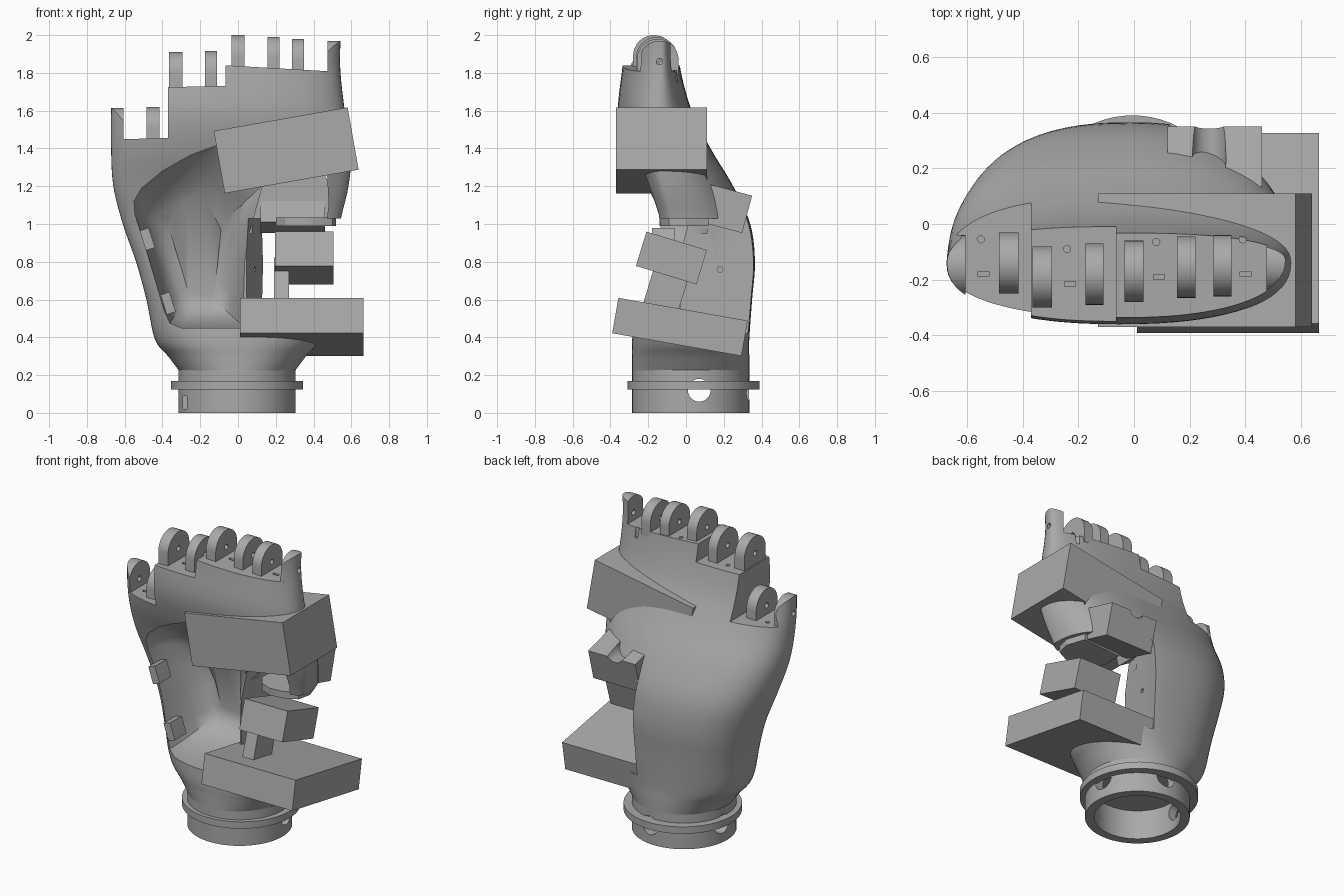
import bpy, bmesh, math
from mathutils import Matrix, Vector

if "Cube" in bpy.data.objects:
    bpy.data.objects.remove(bpy.data.objects["Cube"])

grey = bpy.data.materials.new("plain grey")
grey.diffuse_color = (0.40, 0.40, 0.40, 1)
grey.use_nodes = True
grey.node_tree.nodes["Principled BSDF"].inputs["Base Color"].default_value = grey.diffuse_color


def finish(name, bm):
    bmesh.ops.recalc_face_normals(bm, faces=bm.faces)
    me = bpy.data.meshes.new(name)
    bm.to_mesh(me)
    bm.free()
    me.materials.append(grey)
    ob = bpy.data.objects.new(name, me)
    bpy.context.collection.objects.link(ob)
    return ob


def loft(name, rings, tri=False):
    """Closed solid through rings of equal point count."""
    bm = bmesh.new()
    rows = [[bm.verts.new(p) for p in r] for r in rings]
    n = len(rows[0])
    for a, b in zip(rows, rows[1:]):
        for i in range(n):
            bm.faces.new((a[i], a[(i + 1) % n], b[(i + 1) % n], b[i]))
    bm.faces.new(rows[0])
    bm.faces.new(rows[-1])
    if tri:
        bmesh.ops.triangulate(bm, faces=bm.faces)
    return finish(name, bm)


def prism(name, pts, axis, a, b):
    put = {'x': lambda p, t: (t, p[0], p[1]),
           'y': lambda p, t: (p[0], t, p[1]),
           'z': lambda p, t: (p[0], p[1], t)}[axis]
    return loft(name, [[put(p, t) for p in pts] for t in (a, b)])


def disc(cx, cy, r, n=32):
    return [(cx + r * math.cos(2 * math.pi * i / n), cy + r * math.sin(2 * math.pi * i / n)) for i in range(n)]


def box(name, center, size, axis='X', deg=0):
    bm = bmesh.new()
    bmesh.ops.create_cube(bm, size=1)
    bm.transform(Matrix.Translation(center) @ Matrix.Rotation(math.radians(deg), 4, axis)
                 @ Matrix.Diagonal((*size, 1)))
    return finish(name, bm)


def activate(ob):
    bpy.ops.object.select_all(action='DESELECT')
    ob.select_set(True)
    bpy.context.view_layer.objects.active = ob


def cut(ob, *cutters, op='DIFFERENCE'):
    for c in cutters:
        m = ob.modifiers.new("cut", 'BOOLEAN')
        m.operation, m.solver, m.object = op, 'EXACT', c
        activate(ob)
        bpy.ops.object.modifier_apply(modifier=m.name)
        bpy.data.objects.remove(c)


def smooth(ob, deg=30):
    activate(ob)
    bpy.ops.object.shade_smooth_by_angle(angle=math.radians(deg))


def spline(keys, steps):
    """Catmull-Rom through the rows of keys."""
    k = [Vector(r) for r in keys]
    out = []
    for i in range(len(k) - 1):
        p0, p1, p2, p3 = k[max(i - 1, 0)], k[i], k[i + 1], k[min(i + 2, len(k) - 1)]
        for s in range(steps):
            t = s / steps
            out.append(0.5 * (2 * p1 + (p2 - p0) * t + (2 * p0 - 5 * p1 + 4 * p2 - p3) * t * t
                              + (3 * p1 - p0 - 3 * p2 + p3) * t ** 3))
    return out + [k[-1]]


# Palm body: z, left, right, front, widest y, back, fullness of the back left
sections = [(0.22, -0.31, 0.30, -0.285, 0.025, 0.335, 2), (0.30, -0.37, 0.36, -0.285, 0.025, 0.335, 2.1),
            (0.39, -0.44, 0.43, -0.285, 0.02, 0.335, 2.2), (0.60, -0.485, 0.50, -0.26, 0.0, 0.35, 2.5),
            (0.80, -0.54, 0.53, -0.21, -0.02, 0.365, 2.6), (1.00, -0.61, 0.54, -0.19, -0.06, 0.34, 2.6),
            (1.20, -0.66, 0.585, -0.24, -0.11, 0.25, 2.6), (1.40, -0.672, 0.60, -0.32, -0.14, 0.13, 2.4),
            (1.60, -0.672, 0.565, -0.36, -0.14, 0.03, 2.3), (1.85, -0.665, 0.54, -0.335, -0.13, -0.035, 2.3),
            (2.05, -0.66, 0.55, -0.33, -0.13, -0.04, 2.3)]


def section(z, xl, xr, yf, ym, yb, full, n=72):
    ring = []
    for i in range(n):
        a = 2 * math.pi * i / n
        c, s = math.cos(a), math.sin(a)
        e = 2 / full if s > 0 and c < 0 else 2 / min(full, 2.3)
        x = (xl + xr) / 2 + (xr - xl) / 2 * math.copysign(abs(c) ** e, c)
        y = ym + (yb - ym if s > 0 else ym - yf) * math.copysign(abs(s) ** e, s)
        ring.append((x, y, z))
    return ring


def hand_solid(name):
    return loft(name, [section(*s) for s in spline(sections, 5)])


palm = hand_solid("palm")

# Stepped knuckle line
steps = prism("step_cutter", [(-1, 1.44), (-0.37, 1.455), (-0.37, 1.725), (-0.065, 1.73), (-0.065, 1.84),
                              (0.8, 1.79), (0.8, 2.5), (-1, 2.5)], 'y', -1, 1)

# Scooped palm hollow: a bowl whose right side rises to the ridge of the thumb wall
rim = [(-0.1, 1.42), (-0.25, 1.365), (-0.4, 1.28), (-0.51, 1.19), (-0.55, 1.12), (-0.545, 1.05), (-0.49, 0.88),
       (-0.44, 0.71), (-0.39, 0.54), (-0.36, 0.475), (-0.30, 0.45), (-0.15, 0.45)]
ridge = [(0.0, 0.45), (0.0, 0.62), (0.005, 0.8), (0.05, 1.03), (0.10, 1.17), (0.2, 1.3), (0.25, 1.42)]


def floor_y(z):
    return 0.2 if z < 0.9 else 0.2 - (z - 0.9) * 0.55


rings = []
for k, f, right in ((1, None, 0.4), (1, -0.12, 0.4), (0.97, 0.3, 0.03), (0.92, 0.58, 0.0), (0.84, 0.82, -0.04),
                    (0.73, 0.96, -0.09), (0.6, 1.0, -0.14)):
    ring = []
    for x, z in rim + [(min(right + dx, 0.47), z) for dx, z in ridge]:
        px = -0.1 + (x + 0.1) * k if x < -0.1 else x
        pz = 0.88 + (z - 0.88) * k
        y = -0.7 if f is None else (-0.12 if f < 0 else -0.12 + (floor_y(pz) + 0.12) * f)
        ring.append((px, y, pz))
    rings.append(ring)
hollow = loft("hollow_cutter", rings, tri=True)

# Thumb opening on the right side, running out through the back, and the pocket above it
thumb_gap = prism("thumb_cutter", [(0.03, -0.6), (0.03, -0.1), (0.11, 0.28), (0.135, 0.37), (0.18, 0.6),
                                   (0.8, 0.6), (0.8, -0.6)], 'z', 0.42, 1.03)
pocket = prism("pocket_cutter", [(0.06, 0.95), (0.46, 0.95), (0.48, 1.1), (0.47, 1.3), (0.2, 1.3), (0.13, 1.2)],
               'y', -0.6, 0.11)
cut(palm, steps, hollow, thumb_gap, pocket)

# Tendon holes and elastic slots in the knuckle line
for x, y, z in ((-0.55, -0.055, 1.45), (-0.24, -0.09, 1.73), (0.08, -0.065, 1.83), (0.39, -0.055, 1.81)):
    cut(palm, prism("hole_cutter", disc(x, y, 0.013, 12), 'z', z - 0.06, z + 0.1),
        box("slot_cutter", (x + 0.01, y - 0.125, z), (0.04, 0.018, 0.1)))
# Pivot hole in the thumb wall
cut(palm, prism("pivot_cutter", disc(0.18, 0.76, 0.015, 16), 'x', 0.03, 0.5))
smooth(palm, 38)

# Post joining the two thumb blocks
box("thumb_post", (0.23, -0.1, 0.67), (0.08, 0.19, 0.26), 'X', -17)

# Support blocks around the thumb and fingers
box("upper_block", (0.255, -0.13, 1.39), (0.72, 0.48, 0.335), 'Y', -10)
box("lower_block", (0.3375, -0.032, 0.455), (0.655, 0.695, 0.19), 'X', -10)
box("middle_block", (0.35, -0.077, 0.82), (0.31, 0.335, 0.19), 'X', -17)
joint = box("joint_block", (0.29, 0.215, 1.08), (0.34, 0.225, 0.205), 'X', -15)
cut(joint, prism("notch_cutter", disc(0.27, 1.18, 0.06), 'y', 0.12, 0.6))
smooth(joint)

# Curved lip under the thumb joint
lip = prism("joint_lip", [(0.20, 0.10), (0.20, -0.04), (0.25, -0.11), (0.33, -0.14), (0.42, -0.13), (0.50, -0.09),
                          (0.52, 0.0), (0.48, 0.12)], 'z', 0.99, 1.035)
smooth(lip)

# Strap loops on the left rim
for x, z in ((-0.48, 0.92), (-0.37, 0.58)):
    box("strap_loop", (x, -0.12, z), (0.05, 0.12, 0.11), 'Y', -18)

# Knuckle lugs with pin holes: left x, right x, centre y, top z; outer two follow the hand's surface
for x0, x1, y, top in ((-0.70, -0.605, -0.15, 1.615), (-0.485, -0.415, -0.14, 1.62), (-0.365, -0.295, -0.19, 1.91),
                       (-0.175, -0.11, -0.18, 1.915), (-0.035, 0.035, -0.17, 2.0), (0.155, 0.22, -0.155, 1.99),
                       (0.285, 0.35, -0.15, 1.98), (0.475, 0.60, -0.14, 1.97)):
    r = 0.11
    c = top - r
    arc = [(y + r * math.cos(math.pi * i / 20), c + r * math.sin(math.pi * i / 20)) for i in range(21)]
    base = 1.42 if x0 < -0.37 else 1.71 if x0 < -0.1 else 1.78
    lug = prism("knuckle_lug", arc + [(y - r, base), (y + r, base)], 'x', x0, x1)
    if x0 < -0.6 or x0 > 0.4:
        cut(lug, hand_solid("surface_trim"), op='INTERSECT')
    cut(lug, prism("pin_cutter", disc(y, c, 0.017, 16), 'x', x0 - 0.1, x1 + 0.1))
    smooth(lug)

# Wrist ring: hollow cup, open below, with cord holes
wrist = loft("wrist_ring", [[(x - 0.005, y + 0.025, z) for x, y in disc(0, 0, r, 64)]
                            for r, z in ((0.31, 0.24), (0.31, 0), (0.255, 0), (0.255, 0.19))])
cut(wrist, prism("hole_cutter", disc(0.07, 0.12, 0.06), 'x', -0.6, 0.6),
    prism("hole_cutter", disc(0.03, 0.12, 0.06), 'y', 0.1, 0.7),
    box("slit_cutter", (-0.28, -0.12, 0.055), (0.02, 0.16, 0.07)))
smooth(wrist)

# Flange round the wrist ring
flange = loft("wrist_flange", [[(x - 0.005, y + 0.025 + 0.015 * (r > 0.32), z) for x, y in disc(0, 0, r, 64)]
                               for r, z in ((0.30, 0.17), (0.35, 0.17), (0.35, 0.125), (0.30, 0.125))])
bm = bmesh.new()
bm.from_mesh(flange.data)
bmesh.ops.delete(bm, geom=[f for f in bm.faces if len(f.verts) > 4], context='FACES_ONLY')
bm.to_mesh(flange.data)
bm.free()
smooth(flange)
